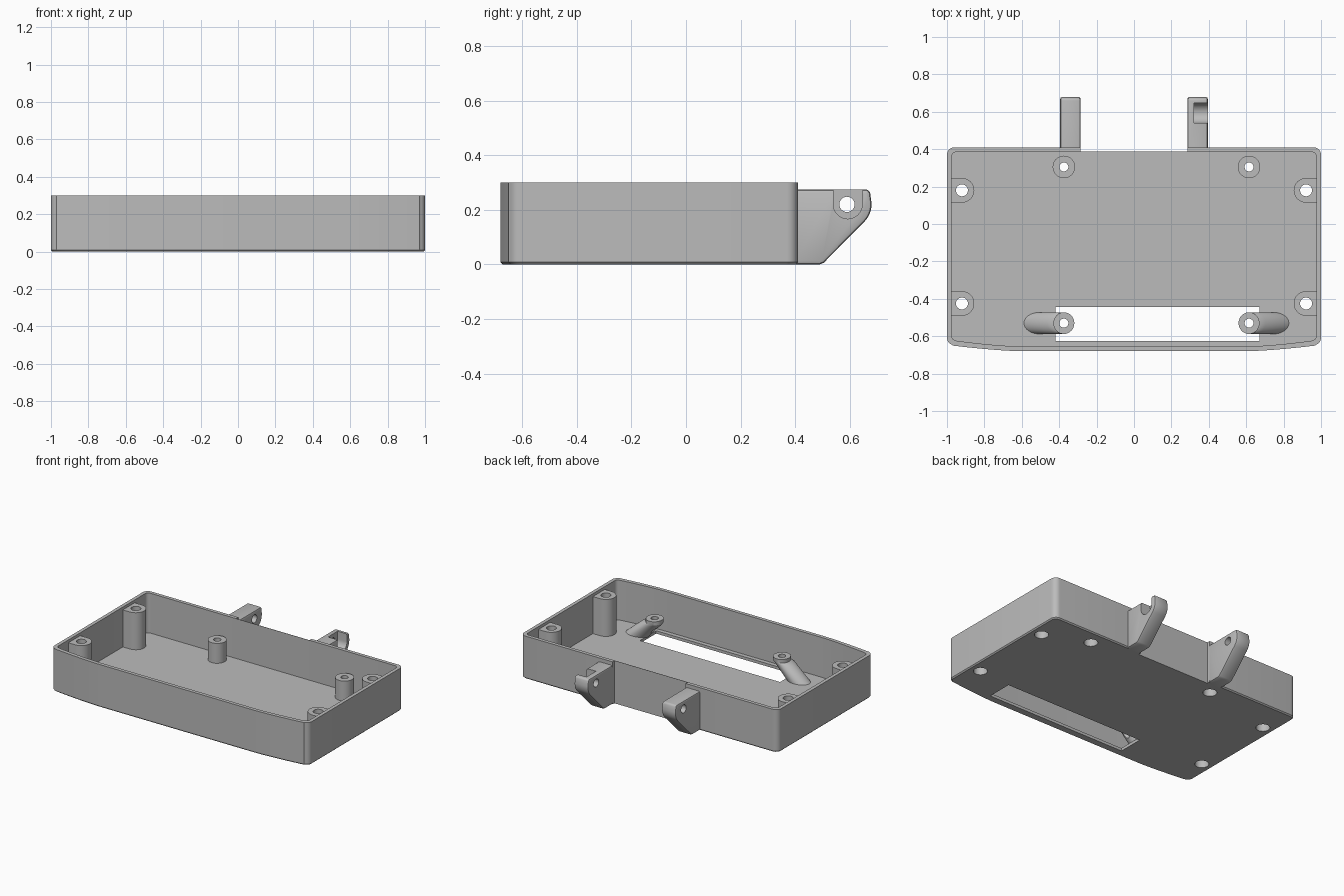
import bpy, bmesh, math
from mathutils import Vector, Matrix

if "Cube" in bpy.data.objects:
    bpy.data.objects.remove(bpy.data.objects["Cube"], do_unlink=True)

grey = bpy.data.materials.new("plain grey")
grey.use_nodes = True
grey.diffuse_color = (0.5, 0.5, 0.5, 1)
grey.node_tree.nodes["Principled BSDF"].inputs["Base Color"].default_value = (0.5, 0.5, 0.5, 1)

WALL, FLOOR, TOP = 0.025, 0.02, 0.3


def loft(name, rings, bevel=0):
    """Solid through matching rings of 3D points, ends capped."""
    bm = bmesh.new()
    loops = [[bm.verts.new(p) for p in ring] for ring in rings]
    n = len(loops[0])
    for a, b in zip(loops, loops[1:]):
        for i in range(n):
            j = (i + 1) % n
            bm.faces.new((a[i], a[j], b[j], b[i]))
    bm.faces.new(loops[0][::-1])
    bm.faces.new(loops[-1])
    bmesh.ops.recalc_face_normals(bm, faces=bm.faces)
    if bevel:
        caps = [e for e in bm.edges if any(len(f.verts) == n for f in e.link_faces)]
        bmesh.ops.bevel(bm, geom=caps, offset=bevel, segments=2, profile=0.5, affect='EDGES')
    mesh = bpy.data.meshes.new(name)
    bm.to_mesh(mesh)
    bm.free()
    mesh.materials.append(grey)
    obj = bpy.data.objects.new(name, mesh)
    bpy.context.collection.objects.link(obj)
    return obj


def circle(x, y, z, rx, ry=None, n=32):
    ry = ry or rx
    return [(x + rx * math.cos(math.tau * i / n), y + ry * math.sin(math.tau * i / n), z) for i in range(n)]


def cylinder(name, x, y, z0, z1, r):
    return loft(name, [circle(x, y, z0, r), circle(x, y, z1, r)])


def box(name, x0, x1, y0, y1, z0, z1):
    base = [(x0, y0), (x1, y0), (x1, y1), (x0, y1)]
    return loft(name, [[(x, y, z) for x, y in base] for z in (z0, z1)])


def boolean(obj, other, operation='DIFFERENCE'):
    """Apply a boolean and discard the helper."""
    mod = obj.modifiers.new("cut", 'BOOLEAN')
    mod.operation, mod.object, mod.solver = operation, other, 'EXACT'
    bpy.context.view_layer.objects.active = obj
    bpy.ops.object.modifier_apply(modifier=mod.name)
    bpy.data.objects.remove(other, do_unlink=True)


def arc(cx, cy, r, a0, a1, n=6):
    angles = [math.radians(a0 + (a1 - a0) * i / n) for i in range(n + 1)]
    return [(cx + r * math.cos(a), cy + r * math.sin(a)) for a in angles]


def outline(inset, z):
    """Tray plan: bowed front, rounded corners."""
    half = []
    for i in range(9):
        t = i / 8
        half.append((0.6 + (0.37 - inset) * t, -0.68 + inset + 0.03 * t ** 1.5))
    r = 0.04 - inset * 0.6
    half += arc(1 - inset - r, -0.648 + inset + r, r, -70, 0)
    half += arc(1 - inset - r, 0.41 - inset - r, r, 0, 90)
    return [(x, y, z) for x, y in half + [(-x, y) for x, y in half[::-1]]]


# Tray with chamfered underside, hollow interior, rear gap and floor slot
tray = loft("tray", [outline(0.008, 0), outline(0, 0.008), outline(0, TOP)])
boolean(tray, loft("cavity", [outline(WALL, FLOOR), outline(WALL, TOP + 0.1)]))
boolean(tray, box("rear_gap", -0.285, 0.285, 0.387, 0.5, -0.1, 0.5))
boolean(tray, box("slot", -0.42, 0.67, -0.625, -0.445, -0.1, 0.1))

parts = [tray]


def drill(obj, x, y, hole, recess, depth):
    boolean(obj, cylinder("hole", x, y, -0.1, 0.5, hole))
    if recess:
        boolean(obj, cylinder("recess", x, y, -0.1, depth, recess))


# Corner screw posts joined to the side walls
for side, s in (("right", -1), ("left", 1)):
    for end, y in (("rear", 0.18), ("front", -0.425)):
        x, r = s * 0.92, 0.066
        plan = [(s * px, y + py) for px, py in arc(0.92, 0, r, 90, 270, 16)]
        plan += [(s * 0.985, y - r), (s * 0.985, y + r)]
        post = loft(f"{end}_{side}_post", [[(a, b, z) for a, b in plan] for z in (0.012, 0.28)])
        for obj in (post, tray):
            drill(obj, x, y, 0.032, 0.045, 0.14)
        parts.append(post)

# Rear standoffs and front standoffs on slanted legs
for side, x, s in (("right", -0.375, -1), ("left", 0.615, 1)):
    rear = cylinder(f"rear_{side}_standoff", x, 0.305, 0.012, 0.16, 0.06)
    for obj in (rear, tray):
        drill(obj, x, 0.305, 0.024, 0.045, 0.08)
    front = loft(f"front_{side}_standoff", [
        circle(x + s * 0.14, -0.53, 0.01, 0.085, 0.058),
        circle(x + s * 0.02, -0.53, 0.125, 0.07, 0.058),
        circle(x, -0.53, 0.135, 0.056, 0.058),
        circle(x, -0.53, 0.16, 0.056, 0.058)])
    drill(front, x, -0.53, 0.024, None, 0)
    parts += [rear, front]

# Hinge ears: rounded side profile extruded across x
profile = [(0.39, 0), (0.49, 0), (0.505, 0.006)]
profile += arc(0.59, 0.22, 0.09, -45, 12, 8) + [(0.675, 0.262)] + arc(0.66, 0.26, 0.014, 30, 90, 3)
profile += [(0.39, 0.274)]
for side, x0, x1 in (("right", -0.395, -0.285), ("left", 0.285, 0.395)):
    ear = loft(f"{side}_hinge_ear", [[(x, y, z) for y, z in profile] for x in (x0, x1)], 0.012)
    pin = [(y, z) for y, z in arc(0.59, 0.22, 0.028, 0, 345, 23)]
    boolean(ear, loft("pin_hole", [[(x, y, z) for y, z in pin] for x in (x0 - 0.1, x1 + 0.1)]))
    if x0 > 0:
        # U-shaped pocket open at the top and outer side
        u = arc(0.593, 0.22, 0.053, 180, 360, 16) + [(0.646, 0.4), (0.54, 0.4)]
        boolean(ear, loft("pocket", [[(x, y, z) for y, z in u] for x in (0.322, 0.5)]))
    parts.append(ear)

# Smooth the round surfaces, keep hard edges
bpy.ops.object.select_all(action='DESELECT')
for obj in parts:
    obj.select_set(True)
bpy.context.view_layer.objects.active = tray
bpy.ops.object.shade_smooth_by_angle(angle=math.radians(30))
